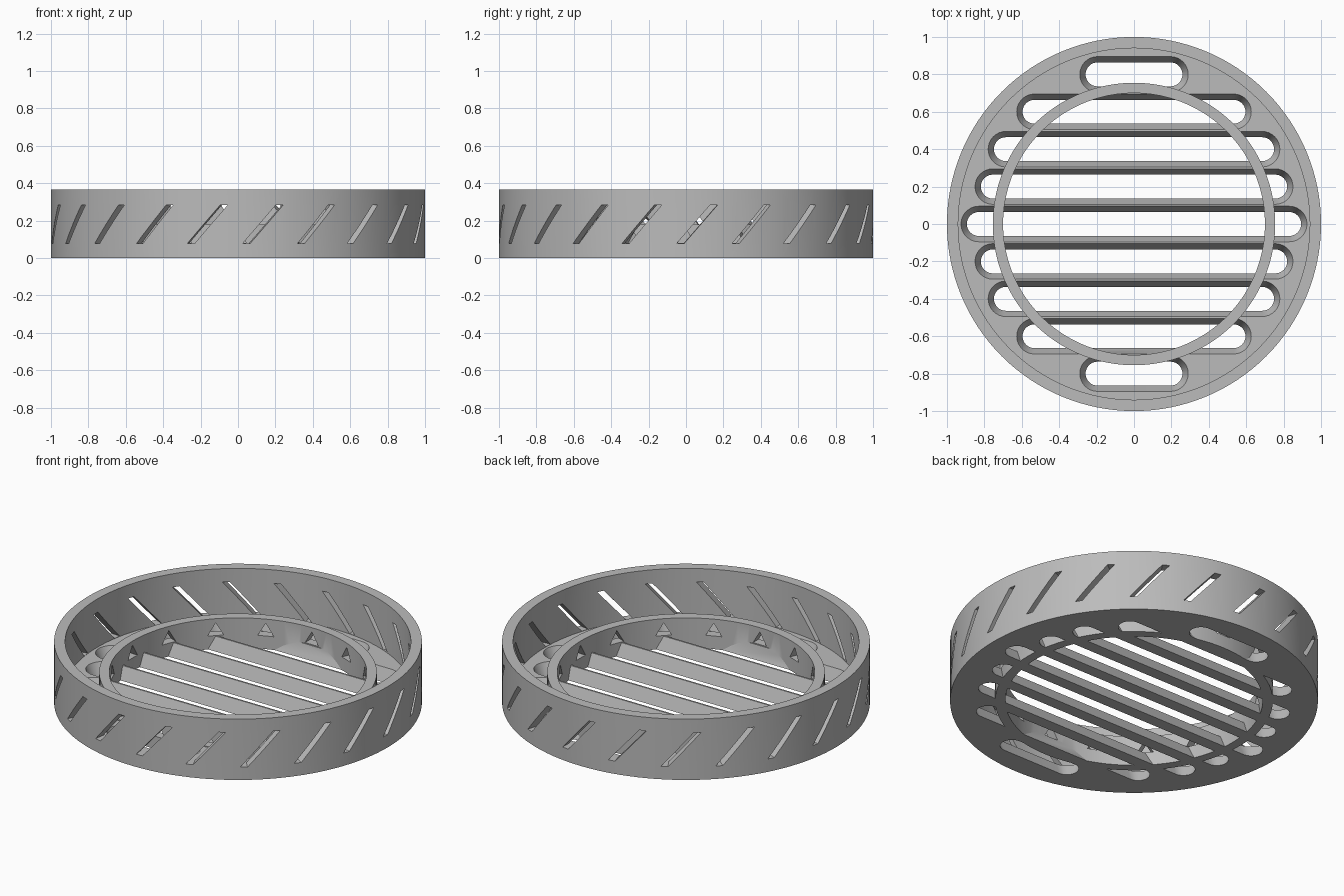
import bpy, bmesh, math
from mathutils import Vector

if "Cube" in bpy.data.objects:
    bpy.data.objects.remove(bpy.data.objects["Cube"], do_unlink=True)

SEGMENTS = 128
HEIGHT, FLOOR = 0.365, 0.075

grey = bpy.data.materials.new("plain grey")
grey.use_nodes = True
grey.diffuse_color = (0.5, 0.5, 0.5, 1)
grey.node_tree.nodes["Principled BSDF"].inputs["Base Color"].default_value = (0.5, 0.5, 0.5, 1)


def finish(name, bm):
    """Turn a bmesh into a named object."""
    bmesh.ops.recalc_face_normals(bm, faces=bm.faces)
    mesh = bpy.data.meshes.new(name)
    bm.to_mesh(mesh)
    bm.free()
    mesh.materials.append(grey)
    obj = bpy.data.objects.new(name, mesh)
    bpy.context.collection.objects.link(obj)
    return obj


def bridge(bm, a, b):
    for i in range(len(a)):
        j = (i + 1) % len(a)
        bm.faces.new((a[i], a[j], b[j], b[i]))


def loft(bm, lower, upper):
    """Closed solid between two matching outlines."""
    a = [bm.verts.new(p) for p in lower]
    b = [bm.verts.new(p) for p in upper]
    bridge(bm, a, b)
    bm.faces.new(a[::-1])
    bm.faces.new(b)


def circle(bm, r, z):
    angles = [2 * math.pi * i / SEGMENTS for i in range(SEGMENTS)]
    return [bm.verts.new((r * math.cos(t), r * math.sin(t), z)) for t in angles]


def stadium(half, r, y, z, steps=16):
    """Rounded slot outline running along x."""
    pts = []
    for side in (1, -1):
        for i in range(steps + 1):
            t = math.pi * i / steps - side * math.pi / 2
            pts.append((side * half + r * math.cos(t), y + r * math.sin(t), z))
    return pts


def radial_prisms(name, section, r0, r1, count, start):
    """Copies of a (tangent, z) section, pushed outward around the axis."""
    bm = bmesh.new()
    for i in range(count):
        t = math.radians(start + 360 * i / count)
        out = Vector((math.cos(t), math.sin(t), 0))
        side = Vector((-math.sin(t), math.cos(t), 0))
        loft(bm, *[[out * r + side * s + Vector((0, 0, z)) for s, z in section]
                   for r in (r0, r1)])
    return finish(name, bm)


def combine(target, other, operation):
    mod = target.modifiers.new(operation, 'BOOLEAN')
    mod.operation, mod.solver, mod.object = operation, 'EXACT', other
    bpy.context.view_layer.objects.active = target
    bpy.ops.object.modifier_apply(modifier=mod.name)
    bpy.data.objects.remove(other, do_unlink=True)


# Round tray: floor disc with an upright outer wall
bm = bmesh.new()
rings = [circle(bm, r, z) for r, z in
         ((1, 0), (1, HEIGHT), (0.94, HEIGHT), (0.94, FLOOR))]
for a, b in zip(rings, rings[1:]):
    bridge(bm, a, b)
bm.faces.new(rings[0])
bm.faces.new(rings[-1])
tray = finish("drain_tray", bm)

# Tapered floor slots, wider at the top
bm = bmesh.new()
for row, half in zip(range(5), (0.83, 0.755, 0.685, 0.532, 0.195)):
    for y in {0.2 * row, -0.2 * row}:
        loft(bm, *[stadium(half, 0.064 + 0.413 * z, y, z) for z in (-0.008, FLOOR + 0.008)])
combine(tray, finish("slot_cutter", bm), 'DIFFERENCE')

# Inner support ring crossing the slots
bm = bmesh.new()
rings = [circle(bm, r, z) for r, z in
         ((0.755, 0), (0.755, 0.18), (0.70, 0.18), (0.70, 0))]
for a, b in zip(rings, rings[1:] + rings[:1]):
    bridge(bm, a, b)
combine(tray, finish("inner_ring", bm), 'UNION')

# Triangular drain holes through the inner ring
triangle = ((-0.045, FLOOR + 0.004), (0.045, FLOOR + 0.004), (0, 0.155))
combine(tray, radial_prisms("ring_hole_cutter", triangle, 0.66, 0.8, 16, 0), 'DIFFERENCE')

# Slanted vents through the outer wall
vent = ((-0.11, 0.077), (-0.07, 0.077), (0.11, 0.284), (0.07, 0.284))
combine(tray, radial_prisms("vent_cutter", vent, 0.9, 1.05, 21, 3.43), 'DIFFERENCE')

bpy.ops.object.select_all(action='DESELECT')
tray.select_set(True)
bpy.context.view_layer.objects.active = tray
bpy.ops.object.shade_smooth_by_angle(angle=math.radians(25))
